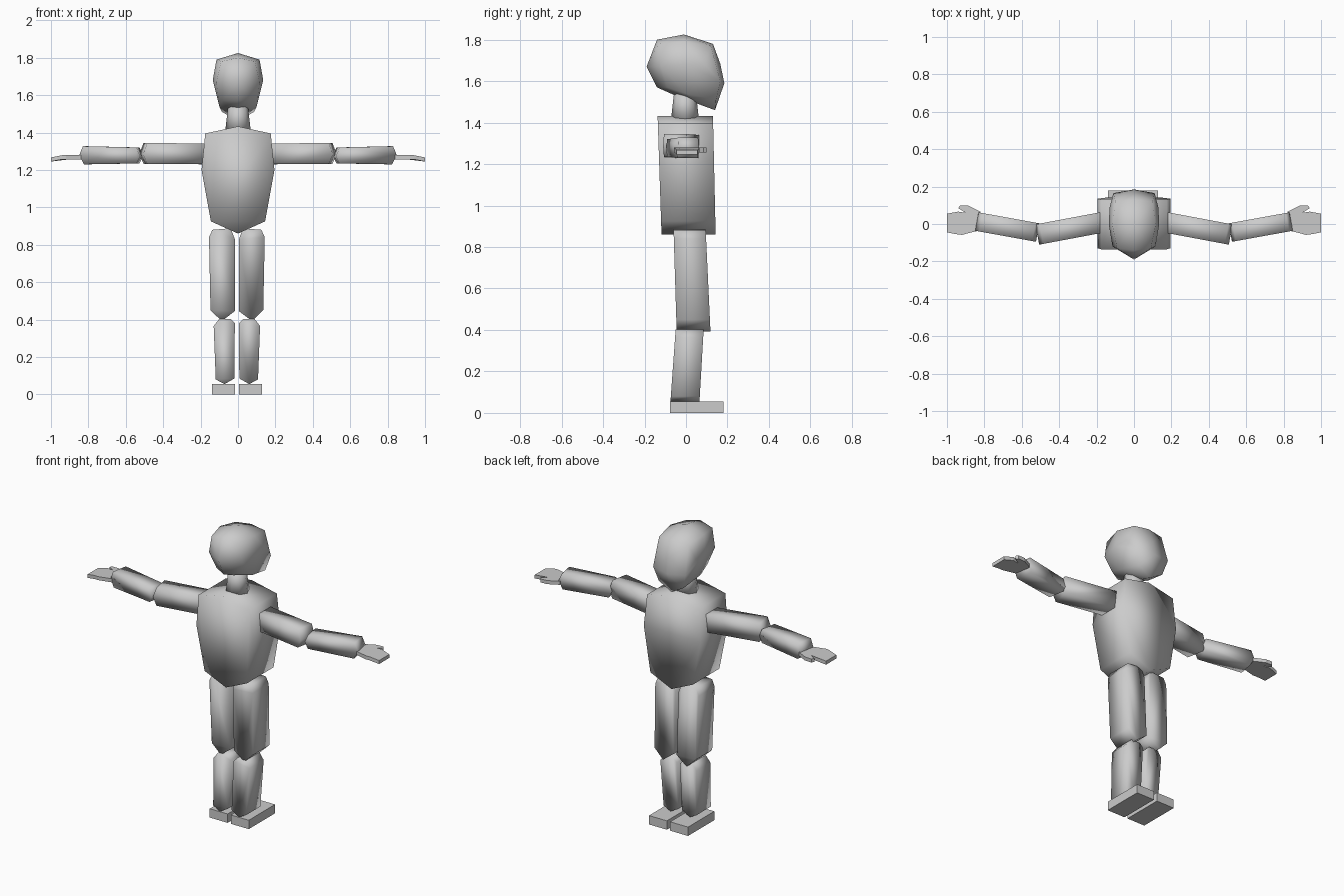
import bpy, bmesh
from mathutils import Vector

if "Cube" in bpy.data.objects:
    bpy.data.objects.remove(bpy.data.objects["Cube"])

LEG_MIRROR = -0.006  # legs sit a hair off centre


def finish(name, bm, smooth):
    bmesh.ops.recalc_face_normals(bm, faces=bm.faces[:])
    for f in bm.faces:
        f.smooth = smooth
    mesh = bpy.data.meshes.new(name)
    bm.to_mesh(mesh)
    bm.free()
    ob = bpy.data.objects.new(name, mesh)
    bpy.context.collection.objects.link(ob)
    return ob


def slab(name, low, high, smooth=True):
    """Closed solid between two matching outlines."""
    bm = bmesh.new()
    a = [bm.verts.new(p) for p in low]
    b = [bm.verts.new(p) for p in high]
    bm.faces.new(a)
    bm.faces.new(b[::-1])
    n = len(a)
    for i in range(n):
        j = (i + 1) % n
        bm.faces.new((a[i], b[i], b[j], a[j]))
    return finish(name, bm, smooth)


def prism(name, outline, y_range, smooth=True):
    """Front outline (x, z) pushed through y; y_range gives back and front."""
    return slab(name,
                [(x, y_range(x, z)[0], z) for x, z in outline],
                [(x, y_range(x, z)[1], z) for x, z in outline], smooth)


def pair(builder, name, outline, other, centre=0.0, smooth=True):
    """Build a part on the right and its mirror image on the left."""
    for side, s in (("right", 1), ("left", -1)):
        ob = builder(side + "_" + name, outline, other, smooth)
        if s < 0:
            for v in ob.data.vertices:
                v.co.x = 2 * centre - v.co.x
            ob.data.flip_normals()


def lerp(t, t0, t1, a, b):
    k = (t - t0) / (t1 - t0)
    return a + (b - a) * k


def along_z(z0, z1, r0, r1):
    return lambda x, z: (lerp(z, z0, z1, r0[0], r1[0]), lerp(z, z0, z1, r0[1], r1[1]))


def arm_bar(name, outline, axis, smooth):
    """Bar with its side outline along a slanted horizontal axis."""
    (x0, y0), (x1, y1), half = axis
    d = Vector((x1 - x0, y1 - y0, 0)).normalized()
    side = Vector((-d.y, d.x, 0)) * half
    mid = [Vector((x, lerp(x, x0, x1, y0, y1), z)) for x, z in outline]
    return slab(name, [p - side for p in mid], [p + side for p in mid], smooth)


def hand_plate(name, outline, thickness, smooth):
    """Thin plate that droops towards the fingertips."""
    def z(x):
        return 1.257 - max(0, x - 0.94) * 0.2
    return slab(name, [(x, y, z(x)) for x, y in outline],
                [(x, y, z(x) + thickness) for x, y in outline], smooth)


# torso
half = [(0.175, 1.395), (0.195, 1.2), (0.145, 0.925)]
prism("torso", [(0, 1.433)] + half + [(0, 0.86)] + [(-x, z) for x, z in half[::-1]],
      along_z(1.433, 0.86, (-0.137, 0.13), (-0.118, 0.143)))

# neck
bm = bmesh.new()
bmesh.ops.create_cone(bm, cap_ends=True, segments=8, radius1=0.068, radius2=0.052, depth=0.14)
bmesh.ops.translate(bm, verts=bm.verts[:], vec=(0, -0.005, 1.48))
finish("neck", bm, True)

# head
centre_line = [(-0.01, 1.825), (-0.14, 1.80), (-0.19, 1.67), (-0.14, 1.57), (-0.05, 1.53),
               (0.14, 1.46), (0.185, 1.59), (0.165, 1.685), (0.13, 1.78)]
cheek = [(0.115, -0.01, 1.79), (0.09, -0.13, 1.78), (0.115, -0.12, 1.67), (0.085, -0.09, 1.57),
         (0.135, 0.0, 1.68), (0.13, 0.09, 1.68), (0.10, 0.0, 1.54), (0.085, 0.145, 1.51),
         (0.11, 0.165, 1.60), (0.10, 0.12, 1.77)]
bm = bmesh.new()
for y, z in centre_line:
    bm.verts.new((0, y, z))
for x, y, z in cheek:
    bm.verts.new((x, y, z))
    bm.verts.new((-x, y, z))
hull = bmesh.ops.convex_hull(bm, input=bm.verts[:])
loose = [v for v in bm.verts if not v.link_faces]
bmesh.ops.delete(bm, geom=loose, context='VERTS')
finish("head", bm, True)

# legs
pair(prism, "thigh",
     [(0.027, 0.888), (0.125, 0.88), (0.143, 0.84), (0.135, 0.45), (0.075, 0.392), (0.005, 0.445), (0.005, 0.83)],
     along_z(0.88, 0.395, (-0.06, 0.095), (-0.045, 0.118)), LEG_MIRROR)
pair(prism, "shin",
     [(0.027, 0.402), (0.09, 0.402), (0.118, 0.365), (0.107, 0.08), (0.06, 0.055), (0.007, 0.085), (0.005, 0.38)],
     along_z(0.40, 0.055, (-0.05, 0.085), (-0.075, 0.065)), LEG_MIRROR)
pair(prism, "foot", [(0.005, 0), (0.128, 0), (0.128, 0.055), (0.005, 0.055)],
     lambda x, z: (-0.077, 0.18), LEG_MIRROR, False)

# arms
pair(arm_bar, "upper_arm",
     [(0.15, 1.34), (0.495, 1.345), (0.517, 1.285), (0.495, 1.233), (0.15, 1.23)],
     ((0.19, 0.005), (0.51, -0.055), 0.055))
pair(arm_bar, "forearm",
     [(0.515, 1.275), (0.535, 1.32), (0.82, 1.327), (0.84, 1.28), (0.815, 1.23), (0.535, 1.235)],
     ((0.53, -0.043), (0.84, 0.013), 0.05))

# hands with thumb
pair(hand_plate, "hand",
     [(0.82, -0.035), (0.85, -0.04), (0.92, -0.058), (0.94, -0.056), (1.0, -0.045), (1.0, 0.055), (0.94, 0.066),
      (0.90, 0.06), (0.94, 0.085), (0.93, 0.1), (0.885, 0.098), (0.82, 0.065)],
     0.022, 0.0, False)
